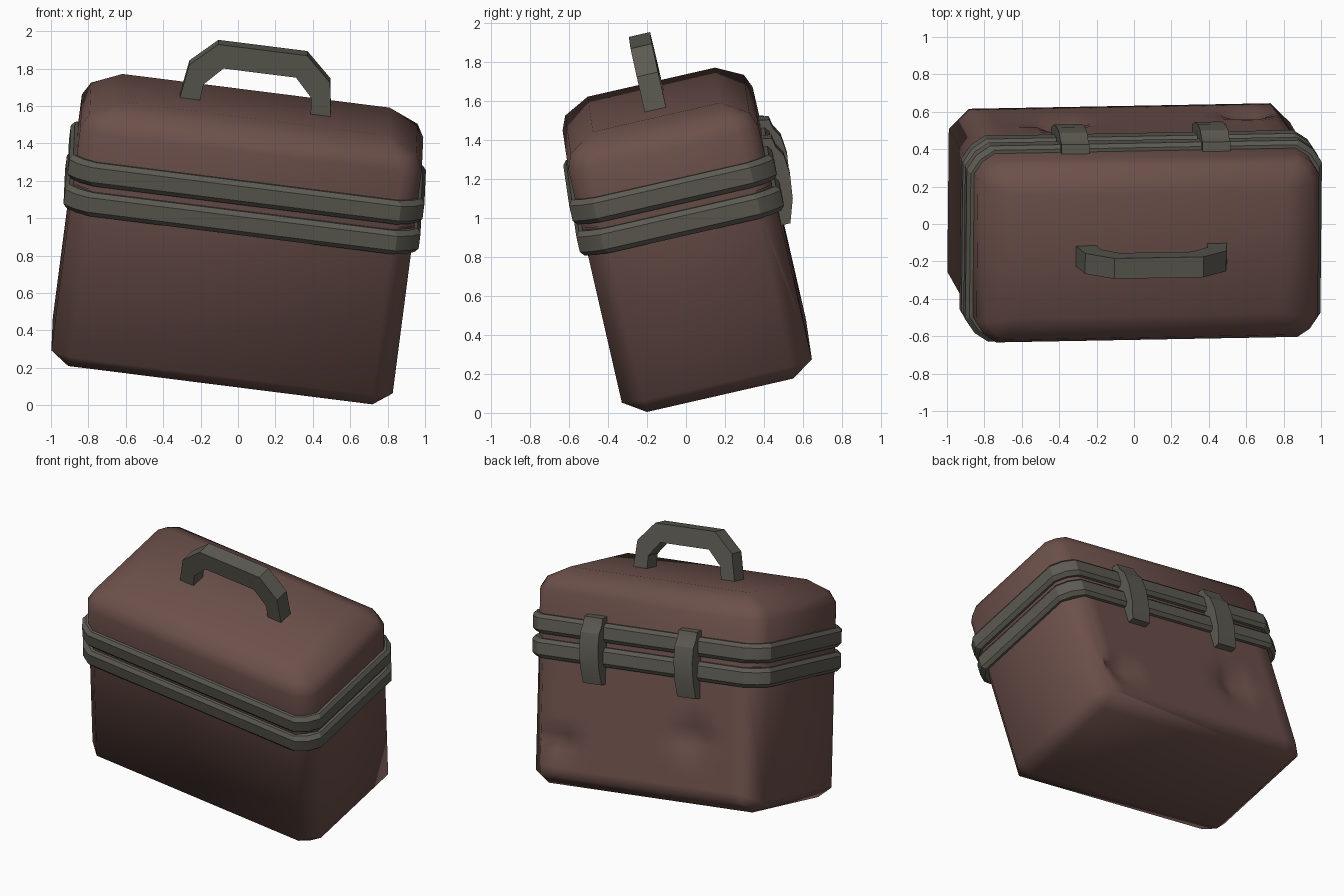
import bpy, bmesh, math
from mathutils import Matrix, Vector

if "Cube" in bpy.data.objects:
    bpy.data.objects.remove(bpy.data.objects["Cube"])

# Tilted frame of the leaning case: length, depth and up directions
UP = Vector((0.126, -0.222, 0.967)).normalized()
LONG = Vector((0.991, 0.019, -0.128))
LONG = (LONG - UP * LONG.dot(UP)).normalized()
DEEP = UP.cross(LONG)
FRAME = Matrix.Translation((-0.091, 0.16, 0.193)) @ Matrix((LONG, DEEP, UP)).transposed().to_4x4()


def material(name, color):
    m = bpy.data.materials.new(name)
    m.diffuse_color = (*color, 1)
    m.use_nodes = True
    m.node_tree.nodes["Principled BSDF"].inputs["Base Color"].default_value = m.diffuse_color
    return m


BROWN = material("reddish brown", (0.150, 0.080, 0.069))
GREY = material("olive grey", (0.108, 0.104, 0.084))


def finish(name, bm, mat, angle):
    bmesh.ops.remove_doubles(bm, verts=bm.verts, dist=0.0005)
    bmesh.ops.recalc_face_normals(bm, faces=bm.faces)
    bm.transform(FRAME)
    mesh = bpy.data.meshes.new(name)
    bm.to_mesh(mesh)
    bm.free()
    mesh.materials.append(mat)
    ob = bpy.data.objects.new(name, mesh)
    bpy.context.collection.objects.link(ob)
    bpy.ops.object.select_all(action='DESELECT')
    ob.select_set(True)
    bpy.context.view_layer.objects.active = ob
    bpy.ops.object.shade_smooth_by_angle(angle=math.radians(angle))
    return ob


def ring(hx, hy, z, cut, bulge=None):
    """Rectangle with cut corners; bulge adds a pushed-out middle point."""
    pts = []
    for sx, sy in ((1, -1), (1, 1), (-1, 1), (-1, -1)):
        corner = [(hx - cut, hy), (hx, hy - cut)]
        if bulge is not None:
            k = cut * (0.5 - bulge)
            corner.insert(1, (hx - k, hy - k))
        if sx * sy > 0:
            corner.reverse()
        pts += [(sx * x, sy * y, z) for x, y in corner]
    return pts


def loft(rings, closed=False):
    bm = bmesh.new()
    loops = [[bm.verts.new(p) for p in r] for r in rings]
    n = len(loops[0])
    pairs = list(zip(loops, loops[1:]))
    if closed:
        pairs.append((loops[-1], loops[0]))
    for a, b in pairs:
        for i in range(n):
            j = (i + 1) % n
            bm.faces.new((a[i], a[j], b[j], b[i]))
    if not closed:
        bm.faces.new(loops[0])
        bm.faces.new(loops[-1])
    return bm


def prism(points, axis, lo, hi):
    """Extrude a 2D outline along x (axis 0) or y (axis 1)."""
    def place(p, d):
        return (d, p[0], p[1]) if axis == 0 else (p[0], d, p[1])
    return loft([[place(p, lo) for p in points], [place(p, hi) for p in points]])


# Lower body, with a back panel that is dented in two places
bm = loft([ring(0.82, 0.385, 0, 0), ring(0.92, 0.5, 0.075, 0.108),
           ring(0.92, 0.5, 1.0, 0.108)])
bmesh.ops.remove_doubles(bm, verts=bm.verts, dist=0.0005)
back = max(bm.faces, key=lambda f: f.calc_center_median().y)
bmesh.ops.subdivide_edges(bm, edges=list(back.edges), cuts=15, use_grid_fill=True)
DENTS = ((0.66, 0.30, 0.17, 0.20), (-0.39, 0.46, 0.18, 0.23))
for v in bm.verts:
    if v.co.y > 0.499:
        x, z = v.co.x, v.co.z
        if abs(x) < 0.80 and 0.08 < z < 0.99:
            v.co.y -= max(0.075 * max(0, 1 - abs(x - dx) / rx - abs(z - dz) / rz)
                          for dx, dz, rx, rz in DENTS)
finish("case_body", bm, BROWN, 60)

# Domed lid
lid = [ring(0.92, 0.5, 1.0, 0.108, 0.1), ring(0.92, 0.5, 1.31, 0.108, 0.1),
       ring(0.88, 0.47, 1.385, 0.10, 0.1), ring(0.72, 0.335, 1.462, 0.0, 0.0)]
finish("case_lid", loft(lid), BROWN, 60)

# Two rim bands around the seam
BAND = ((-0.04, 0), (0.018, 0), (0.037, 0.025), (0.037, 0.105), (0.018, 0.13), (-0.04, 0.13))
for name, z in (("lower_band", 0.86), ("upper_band", 1.025)):
    rings = [ring(0.92 + d, 0.5 + d, z + h, 0.125, 0.1) for d, h in BAND]
    finish(name, loft(rings, closed=True), GREY, 25)

# Pair of latches on the back
LATCH = [(0.49, 1.20), (0.55, 1.19), (0.56, 1.14), (0.59, 1.09), (0.60, 0.99),
         (0.585, 0.86), (0.545, 0.74), (0.49, 0.74)]
for side, x in (("left", -0.38), ("right", 0.38)):
    finish("latch_" + side, prism(LATCH, 0, x - 0.075, x + 0.075), GREY, 25)

# Carrying handle
OUTER = [(0.41, 1.44), (0.38, 1.645), (0.24, 1.777)]
INNER = [(0.195, 1.65), (0.29, 1.55), (0.30, 1.44)]
outline = OUTER + [(-x, z) for x, z in OUTER[::-1]]
outline += [(-x, z) for x, z in INNER[::-1]] + INNER
finish("handle", prism(outline, 1, -0.056, 0.056), GREY, 25)
